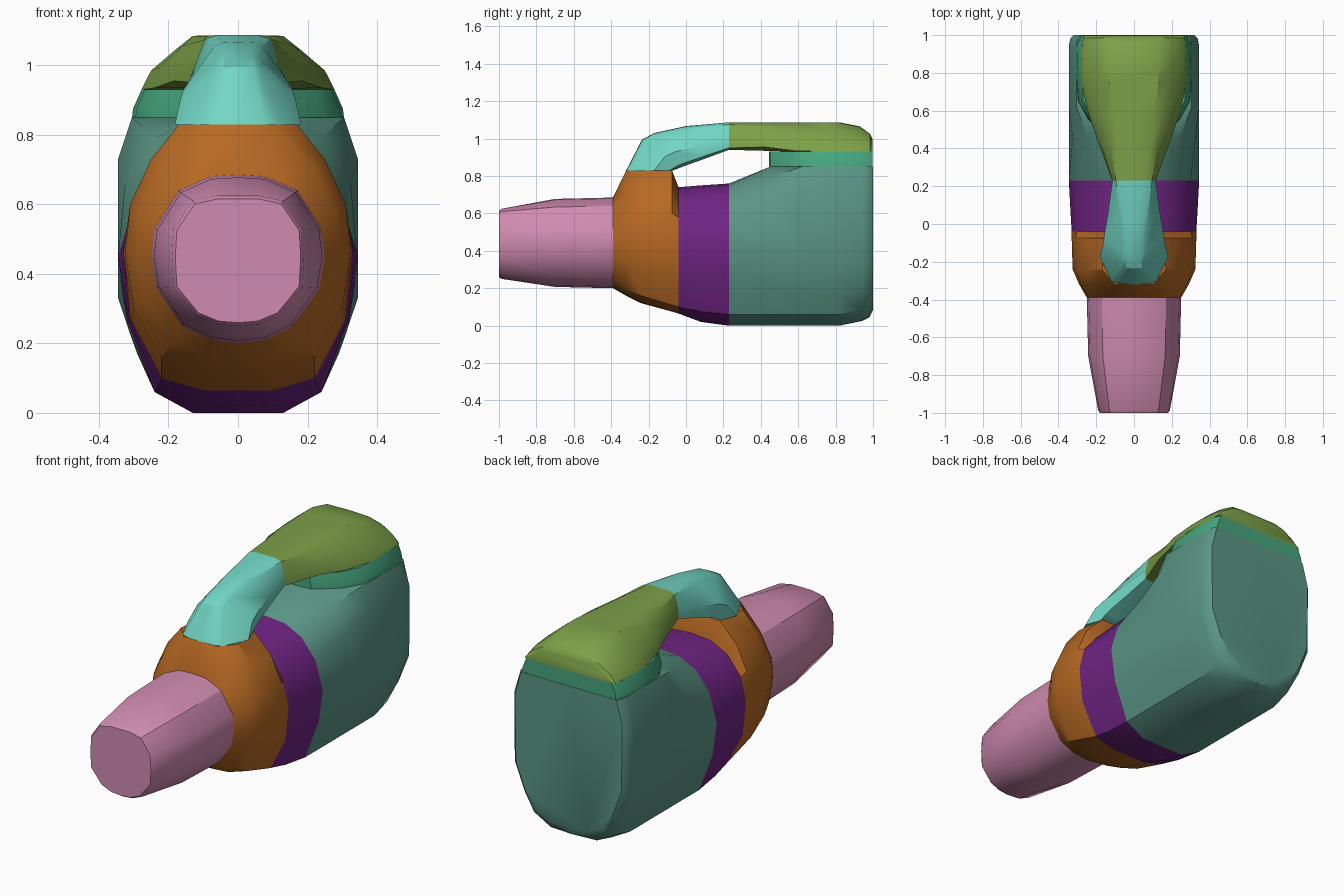
import bpy, bmesh, math

cube = bpy.data.objects.get("Cube")
if cube:
    bpy.data.objects.remove(cube, do_unlink=True)


def material(name, rgb):
    lin = [((c / 255 + 0.055) / 1.055) ** 2.4 for c in rgb]
    m = bpy.data.materials.new(name)
    m.use_nodes = True
    m.diffuse_color = (*lin, 1)
    m.node_tree.nodes["Principled BSDF"].inputs["Base Color"].default_value = (*lin, 1)
    return m


PINK = material("pink", (208, 139, 176))
ORANGE = material("orange", (183, 105, 35))
PURPLE = material("purple", (112, 36, 132))
TEAL = material("grey teal", (91, 150, 134))
GREEN = material("sea green", (70, 166, 126))
OLIVE = material("olive green", (124, 160, 72))
CYAN = material("turquoise", (114, 214, 196))


def at(y, *pts):
    """Half cross-section at depth y, listed top to bottom."""
    return [(x, y, z) for x, z in pts]


def loft(name, halves, mat, angle=32):
    """Mirror half-sections across x = 0, skin them and cap both ends."""
    bm = bmesh.new()
    rings = []
    for half in halves:
        ring = half + [(-x, y, z) for x, y, z in reversed(half) if x > 0]
        rings.append([bm.verts.new(p) for p in ring])
    n = len(rings[0])
    for a, b in zip(rings, rings[1:]):
        for i in range(n):
            j = (i + 1) % n
            bm.faces.new((a[i], a[j], b[j], b[i]))
    bm.faces.new(rings[0])
    bm.faces.new(rings[-1])
    bmesh.ops.recalc_face_normals(bm, faces=bm.faces)
    me = bpy.data.meshes.new(name)
    bm.to_mesh(me)
    bm.free()
    me.materials.append(mat)
    ob = bpy.data.objects.new(name, me)
    bpy.context.collection.objects.link(ob)
    bpy.ops.object.select_all(action='DESELECT')
    ob.select_set(True)
    bpy.context.view_layer.objects.active = ob
    bpy.ops.object.shade_smooth_by_angle(angle=math.radians(angle))
    return ob


# Nozzle: rounded tapering tube
tip = [(0, .625), (.06, .625), (.13, .61), (.185, .53), (.19, .45),
       (.185, .36), (.12, .28), (.06, .255), (0, .25)]
tube = [(0, .685), (.08, .68), (.17, .64), (.24, .53), (.25, .45),
        (.235, .36), (.16, .25), (.08, .21), (0, .2)]
loft("nozzle", [
    at(-1.0, *[(x * .95, .44 + (z - .44) * .95) for x, z in tip]),
    at(-.985, *tip),
    at(-.70, *[(x * .97, .44 + (z - .44) * .97) for x, z in tube]),
    at(-.39, *tube),
], PINK)

# Collar: flares from the nozzle and rises to carry the handle
collar_back = [(0, .74), (.12, .73), (.22, .68), (.30, .58), (.33, .46),
               (.31, .27), (.22, .10), (.10, .065), (0, .065)]
loft("collar", [
    at(-.39, *tube),
    at(-.32, (0, .83), (.10, .83), (.22, .70), (.28, .58), (.29, .45),
       (.27, .33), (.19, .20), (.09, .165), (0, .16)),
    at(-.24, (0, .83), (.17, .83), (.25, .73), (.31, .60), (.325, .46),
       (.30, .30), (.22, .16), (.11, .125), (0, .12)),
    at(-.075, (0, .83), (.15, .83), (.25, .73), (.31, .60), (.33, .46),
       (.305, .27), (.22, .11), (.11, .075), (0, .075)),
    at(-.04, *collar_back),
], ORANGE)

# Ring between collar and body
body_front = [(0, .76), (.12, .75), (.22, .70), (.30, .60), (.345, .45),
              (.32, .27), (.24, .06), (.13, 0), (0, 0)]
loft("middle_ring", [
    at(-.04, *collar_back),
    at(.08, (0, .75), (.12, .74), (.22, .69), (.30, .59), (.337, .455),
       (.315, .27), (.23, .075), (.115, .025), (0, .02)),
    at(.23, *body_front),
], PURPLE)

# Main body: egg section becoming slab-sided, rounded at the back
full = [(0, .85), (.16, .85), (.305, .85), (.345, .73), (.345, .33),
        (.29, .17), (.24, .06), (.13, 0), (0, 0)]
loft("main_body", [
    at(.23, *body_front),
    at(.45, (0, .85), (.12, .85), (.24, .79), (.325, .66), (.345, .42),
       (.315, .24), (.24, .06), (.13, 0), (0, 0)),
    at(.62, *full),
    at(.82, *full),
    at(.94, (0, .85), (.16, .85), (.305, .85), (.345, .73), (.343, .34),
       (.285, .19), (.23, .085), (.125, .028), (0, .025)),
    at(.98, (0, .85), (.16, .85), (.30, .85), (.338, .72), (.335, .35),
       (.275, .20), (.22, .105), (.12, .05), (0, .045)),
    at(1.0, (0, .85), (.15, .85), (.285, .85), (.32, .72), (.315, .36),
       (.26, .22), (.20, .13), (.11, .09), (0, .085)),
], TEAL)

# Band: plan outline stacked in height under the top cover
plan = [(0, .445), (.12, .45), (.24, .55), (.295, .65), (.305, .80),
        (.303, .95), (.28, .998), (0, .998)]
loft("top_band", [
    [(x * s, y, z) for x, y in plan]
    for z, s in ((.85, 1.0), (.875, .99), (.93, .91))
], GREEN)

# Top cover: narrow at the handle, broad over the body
handle_end = [(0, 1.087), (.06, 1.087), (.095, 1.075), (.115, 1.0), (.115, .95), (0, .94)]
loft("top_cover", [
    at(.23, *handle_end),
    at(.42, (0, 1.087), (.09, 1.085), (.125, 1.065), (.175, 1.0), (.185, .955), (0, .935)),
    at(.58, (0, 1.087), (.11, 1.085), (.16, 1.055), (.225, .995), (.24, .935), (0, .93)),
    at(.75, (0, 1.087), (.13, 1.085), (.18, 1.045), (.25, .985), (.278, .93), (0, .93)),
    at(.82, (0, 1.087), (.13, 1.085), (.18, 1.045), (.25, .985), (.278, .93), (0, .93)),
    at(.93, (0, 1.065), (.12, 1.062), (.18, 1.03), (.245, .98), (.275, .93), (0, .93)),
    at(.985, (0, 1.025), (.11, 1.025), (.17, 1.01), (.235, .97), (.27, .93), (0, .93)),
    at(.998, (0, .995), (.10, .995), (.16, .985), (.22, .96), (.26, .93), (0, .93)),
], OLIVE)


# Handle: slanted sections sweeping from the collar up to the top cover
def slanted(top, bottom, wt, wm, wb):
    def mix(f):
        return [a + (b - a) * f for a, b in zip(top, bottom)]
    return [(0, *top), (wt * .65, *mix(.01)), (wt, *mix(.08)),
            (wm, *mix(.6)), (wb, *mix(.93)), (0, *bottom)]


loft("handle", [
    slanted((-.32, .83), (-.07, .83), .12, .182, .15),
    slanted((-.235, .995), (-.03, .845), .065, .165, .145),
    slanted((-.17, 1.03), (.01, .86), .06, .158, .14),
    slanted((0, 1.067), (.10, .892), .07, .138, .128),
    at(.23, *handle_end),
], CYAN)
